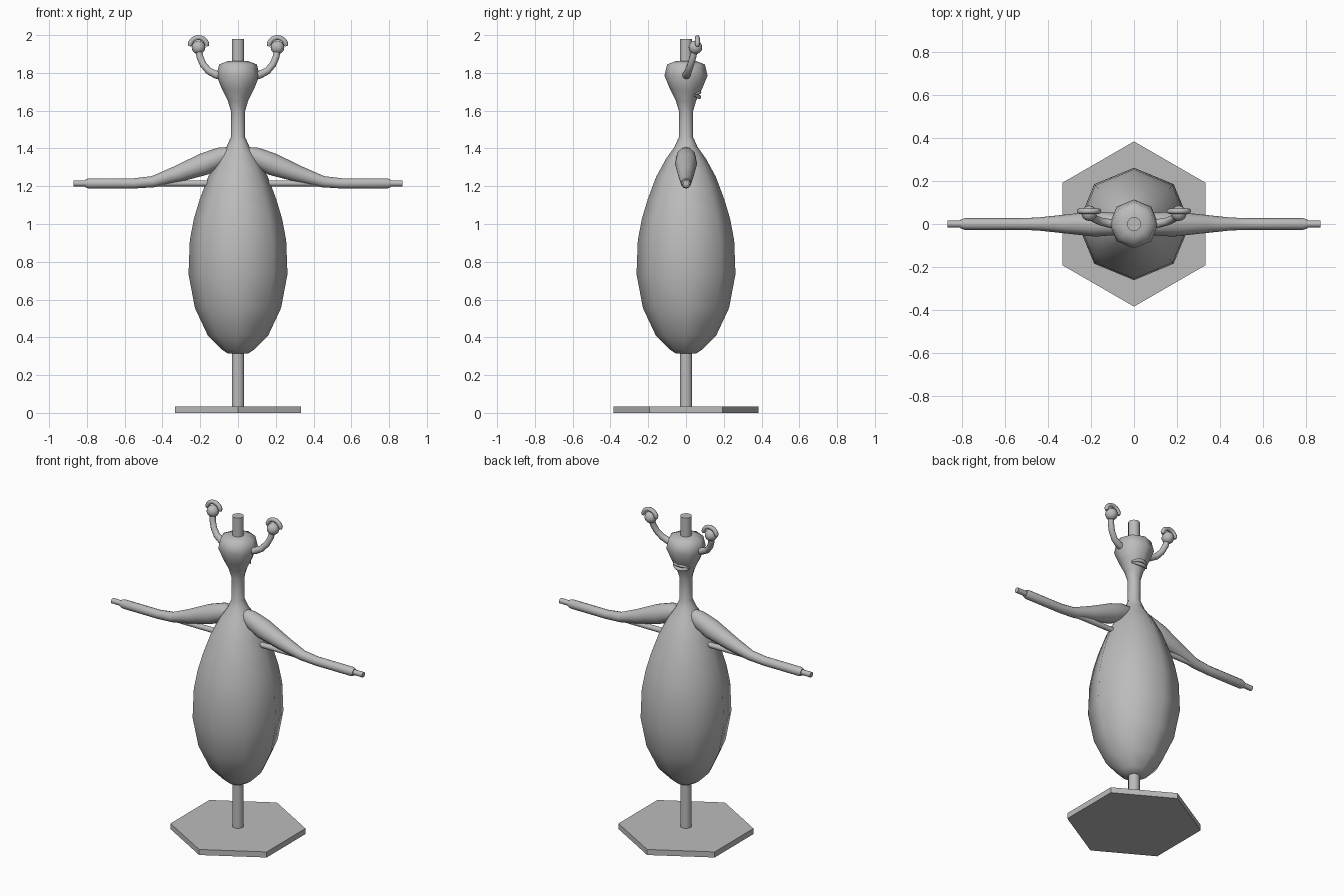
import bpy, bmesh, math
from mathutils import Vector

if "Cube" in bpy.data.objects:
    bpy.data.objects.remove(bpy.data.objects["Cube"])

grey = bpy.data.materials.new("plain grey")
grey.diffuse_color = (0.5, 0.5, 0.5, 1)
grey.use_nodes = True
grey.node_tree.nodes["Principled BSDF"].inputs["Base Color"].default_value = grey.diffuse_color


def finish(ob, smooth=True, angle=50):
    ob.data.materials.append(grey)
    bpy.ops.object.select_all(action='DESELECT')
    ob.select_set(True)
    bpy.context.view_layer.objects.active = ob
    if smooth:
        bpy.ops.object.shade_smooth_by_angle(angle=math.radians(angle))


def tube(name, pts, sides=8, ref=(0, 1, 0), angle=50):
    """Loft rings of radius r along points (x, y, z, r)."""
    ref = Vector(ref)
    pos = [Vector(p[:3]) for p in pts]
    bm = bmesh.new()
    rings = []
    for i, p in enumerate(pts):
        t = (pos[min(i + 1, len(pos) - 1)] - pos[max(i - 1, 0)]).normalized()
        n = t.cross(ref).normalized()
        b = n.cross(t)
        rings.append([bm.verts.new(pos[i] + p[3] * (n * math.cos(a) + b * math.sin(a)))
                      for a in (2 * math.pi * k / sides for k in range(sides))])
    for r0, r1 in zip(rings, rings[1:]):
        for k in range(sides):
            j = (k + 1) % sides
            bm.faces.new((r0[k], r0[j], r1[j], r1[k]))
    bm.faces.new(rings[0])
    bm.faces.new(rings[-1])
    bmesh.ops.recalc_face_normals(bm, faces=bm.faces)
    me = bpy.data.meshes.new(name)
    bm.to_mesh(me)
    bm.free()
    ob = bpy.data.objects.new(name, me)
    bpy.context.collection.objects.link(ob)
    finish(ob, angle=angle)
    return ob


def cylinder(name, r, depth, loc, sides, rot=(0, 0, 0), smooth=True):
    bpy.ops.mesh.primitive_cylinder_add(vertices=sides, radius=r, depth=depth,
                                        location=loc, rotation=rot)
    ob = bpy.context.object
    ob.name = name
    finish(ob, smooth)


# stand: hexagonal base, upright pole and crossbar
cylinder("base", 0.385, 0.035, (0, 0, 0.0175), 6, smooth=False)
cylinder("pole", 0.033, 1.95, (0, 0, 1.005), 16)
cylinder("crossbar", 0.016, 1.74, (0, 0, 1.215), 12, (0, math.pi / 2, 0))

# eight-sided body, neck and head in one lofted profile (z, radius)
profile = [(0.315, 0.055), (0.335, 0.085), (0.41, 0.16), (0.555, 0.228), (0.735, 0.262),
           (0.915, 0.255), (1.03, 0.233), (1.13, 0.203), (1.25, 0.158), (1.345, 0.106),
           (1.41, 0.06), (1.46, 0.038), (1.60, 0.038), (1.65, 0.053), (1.71, 0.083),
           (1.785, 0.114), (1.845, 0.1), (1.862, 0.055)]
tube("body", [(0, 0, z, r) for z, r in profile], angle=60)

for s, side in ((-1, "left"), (1, "right")):
    # arm tapering from shoulder to wrist
    arm = [(0.03, 1.375, 0.035), (0.09, 1.355, 0.052), (0.18, 1.317, 0.059),
           (0.32, 1.265, 0.044), (0.45, 1.224, 0.03), (0.55, 1.215, 0.027),
           (0.79, 1.215, 0.027), (0.808, 1.215, 0.021)]
    tube(side + "_arm", [(s * x, 0, z, r) for x, z, r in arm], 12)
    # eye stalk
    stalk = [(0.07, 0, 1.785, 0.024), (0.115, 0.003, 1.79, 0.021), (0.155, 0.012, 1.81, 0.019),
             (0.185, 0.025, 1.845, 0.018), (0.202, 0.037, 1.885, 0.018),
             (0.208, 0.046, 1.925, 0.018)]
    tube(side + "_eye_stalk", [(s * x, y, z, r) for x, y, z, r in stalk], 10)
    # eyeball
    bpy.ops.mesh.primitive_uv_sphere_add(segments=16, ring_count=10, radius=0.036,
                                         location=(s * 0.209, 0.05, 1.935))
    bpy.context.object.name = side + "_eyeball"
    finish(bpy.context.object)
    # arched eyelid
    lid = []
    for i in range(13):
        a = math.pi * i / 12
        r = 0.008 if i in (0, 12) else 0.013
        lid.append((s * 0.209 + 0.046 * math.cos(a), 0.06, 1.941 + 0.046 * math.sin(a), r))
    tube(side + "_eyelid", lid, 8)

# two lips wrapped round the face
for name, z, bend in (("upper_lip", 1.697, -0.012), ("lower_lip", 1.672, 0.008)):
    lip = []
    for i in range(9):
        u = i / 4 - 1
        lip.append((0.056 * u, 0.07 - 0.026 * u * u, z + bend * u * u,
                    0.004 + 0.007 * (1 - u * u)))
    tube(name, lip, 8, ref=(0, 0, 1))
